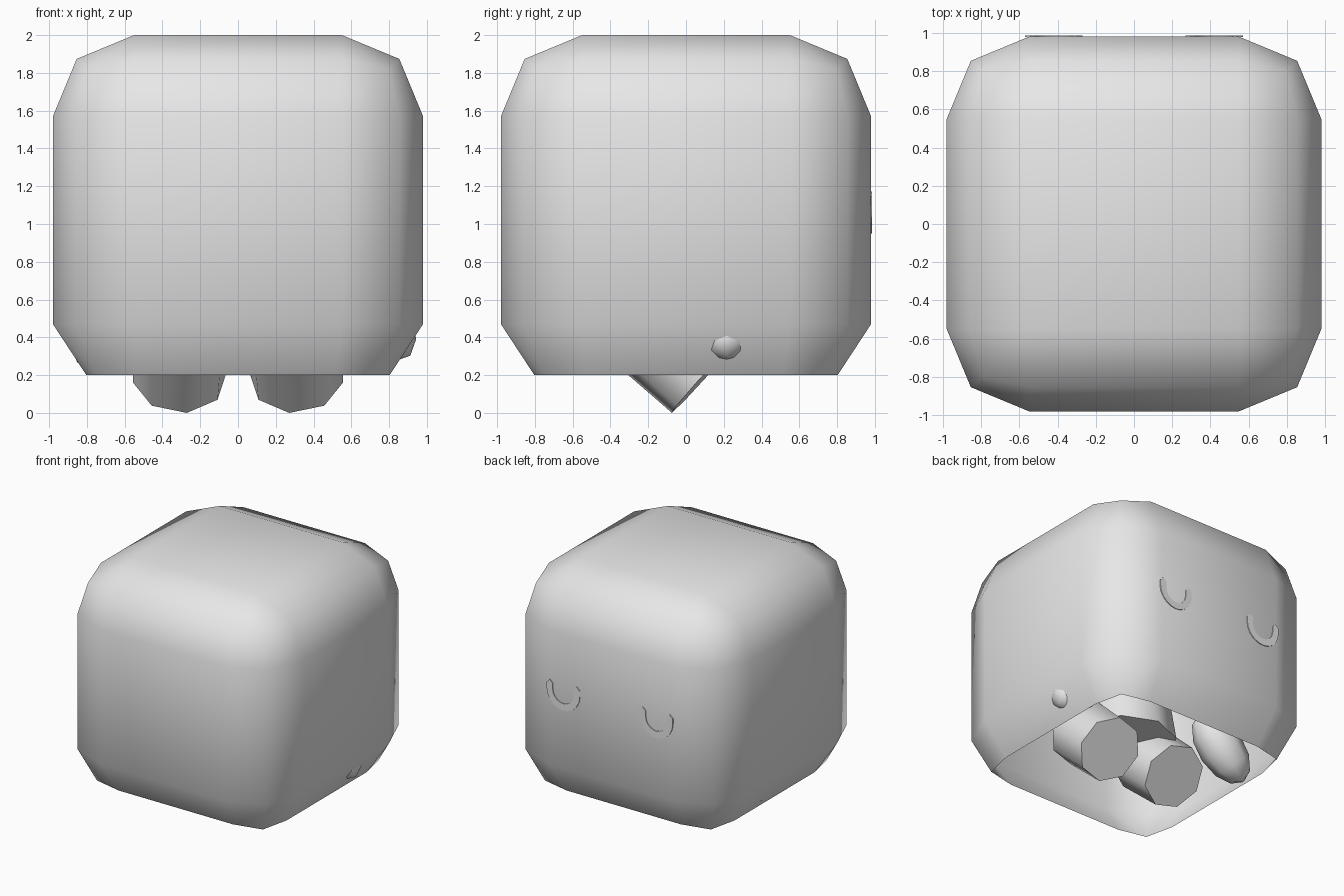
import bpy, bmesh, math
from mathutils import Vector, Matrix

if "Cube" in bpy.data.objects:
    bpy.data.objects.remove(bpy.data.objects["Cube"], do_unlink=True)

GREY = (0.8, 0.8, 0.8, 1)
grey = bpy.data.materials.new("light_grey")
grey.use_nodes = True
grey.diffuse_color = GREY
for node in grey.node_tree.nodes:
    if node.type == "BSDF_PRINCIPLED":
        node.inputs["Base Color"].default_value = GREY


def finish(bm, name, angle=None):
    """Turn a bmesh into a shaded object."""
    bmesh.ops.recalc_face_normals(bm, faces=bm.faces[:])
    mesh = bpy.data.meshes.new(name)
    bm.to_mesh(mesh)
    bm.free()
    mesh.materials.append(grey)
    obj = bpy.data.objects.new(name, mesh)
    bpy.context.collection.objects.link(obj)
    bpy.ops.object.select_all(action="DESELECT")
    obj.select_set(True)
    bpy.context.view_layer.objects.active = obj
    if angle is None:
        bpy.ops.object.shade_smooth()
    else:
        bpy.ops.object.shade_smooth_by_angle(angle=math.radians(angle))
    return obj


def aim(center, direction, spin=0):
    """Matrix that points local z along a direction."""
    turn = Vector(direction).to_track_quat("Z", "Y").to_matrix().to_4x4()
    return Matrix.Translation(center) @ turn @ Matrix.Rotation(spin, 4, "Z")


# Hollow head: rounded cube, open underneath
HALF, TOP, RADIUS, RIM = 0.98, 2.0, 0.43, 0.2
bm = bmesh.new()
bmesh.ops.create_cube(bm, size=2 * HALF,
                      matrix=Matrix.Translation((0, 0, TOP - HALF)))
bmesh.ops.bevel(bm, geom=bm.edges[:], offset=RADIUS, segments=2,
                profile=0.5, affect="EDGES", offset_type="OFFSET")
bottom = [v for v in bm.verts if v.co.z < 0.1]
bmesh.ops.delete(bm, geom=bottom, context="VERTS")
for v in bm.verts:
    if v.co.z < 0.3:
        v.co = (v.co.x * 0.94, v.co.y * 0.94, RIM)
finish(bm, "head")

# Closed eyes: thin U-shaped plates on the face
OUTER, INNER, ARM, STEPS = 0.15, 0.095, 0.045, 10
for side, label in ((1, "left"), (-1, "right")):
    def arc(r):
        return [(-r * math.cos(math.pi * i / STEPS),
                 -r * math.sin(math.pi * i / STEPS)) for i in range(STEPS + 1)]

    mid = (OUTER + INNER) / 2
    tip = ARM + (OUTER - INNER) / 2
    outline = ([(-OUTER, ARM)] + arc(OUTER) + [(OUTER, ARM), (mid, tip), (INNER, ARM)]
               + arc(INNER)[::-1] + [(-INNER, ARM), (-mid, tip)])
    bm = bmesh.new()
    face = bm.faces.new([bm.verts.new((side * 0.42 + x, HALF - 0.002, 1.1 + z))
                         for x, z in outline])
    extruded = bmesh.ops.extrude_face_region(bm, geom=[face])["geom"]
    bmesh.ops.translate(bm, vec=(0, 0.008, 0),
                        verts=[g for g in extruded if isinstance(g, bmesh.types.BMVert)])
    finish(bm, label + "_eye", 30)

# Small tapered body inside the head
bm = bmesh.new()
bmesh.ops.create_cone(bm, cap_ends=True, segments=8, radius1=0.38, radius2=0.28,
                      depth=0.65, matrix=Matrix.Translation((0, -0.1, 0.78)))
finish(bm, "body", 50)

# Legs: octagonal stubs reaching forward and down, with flat soles
for side, label in ((1, "left"), (-1, "right")):
    axis = Vector((side * 0.04, 0.74, -0.67)).normalized()
    sole = Vector((side * 0.31, 0.09, 0.19))
    length = 0.46
    bm = bmesh.new()
    bmesh.ops.create_cone(bm, cap_ends=True, segments=8, radius1=0.26, radius2=0.25,
                          depth=length,
                          matrix=aim(sole - axis * length / 2, axis, side * 0.12))
    low = min(v.co.z for v in bm.verts)
    bmesh.ops.translate(bm, vec=(0, 0, -low), verts=bm.verts[:])
    finish(bm, label + "_leg", 50)

# Arms: faceted ellipsoids; the left hand just pokes through the head
for label, center, direction in (("left", (0.7, 0.21, 0.515), (0.7, 0.02, -0.7)),
                                 ("right", (-0.64, 0.24, 0.48), (-0.7, 0.02, -0.7))):
    bm = bmesh.new()
    bmesh.ops.create_uvsphere(bm, u_segments=8, v_segments=6, radius=1,
                              matrix=aim(center, direction) @ Matrix.Diagonal((0.17, 0.17, 0.3, 1)))
    finish(bm, label + "_arm")
